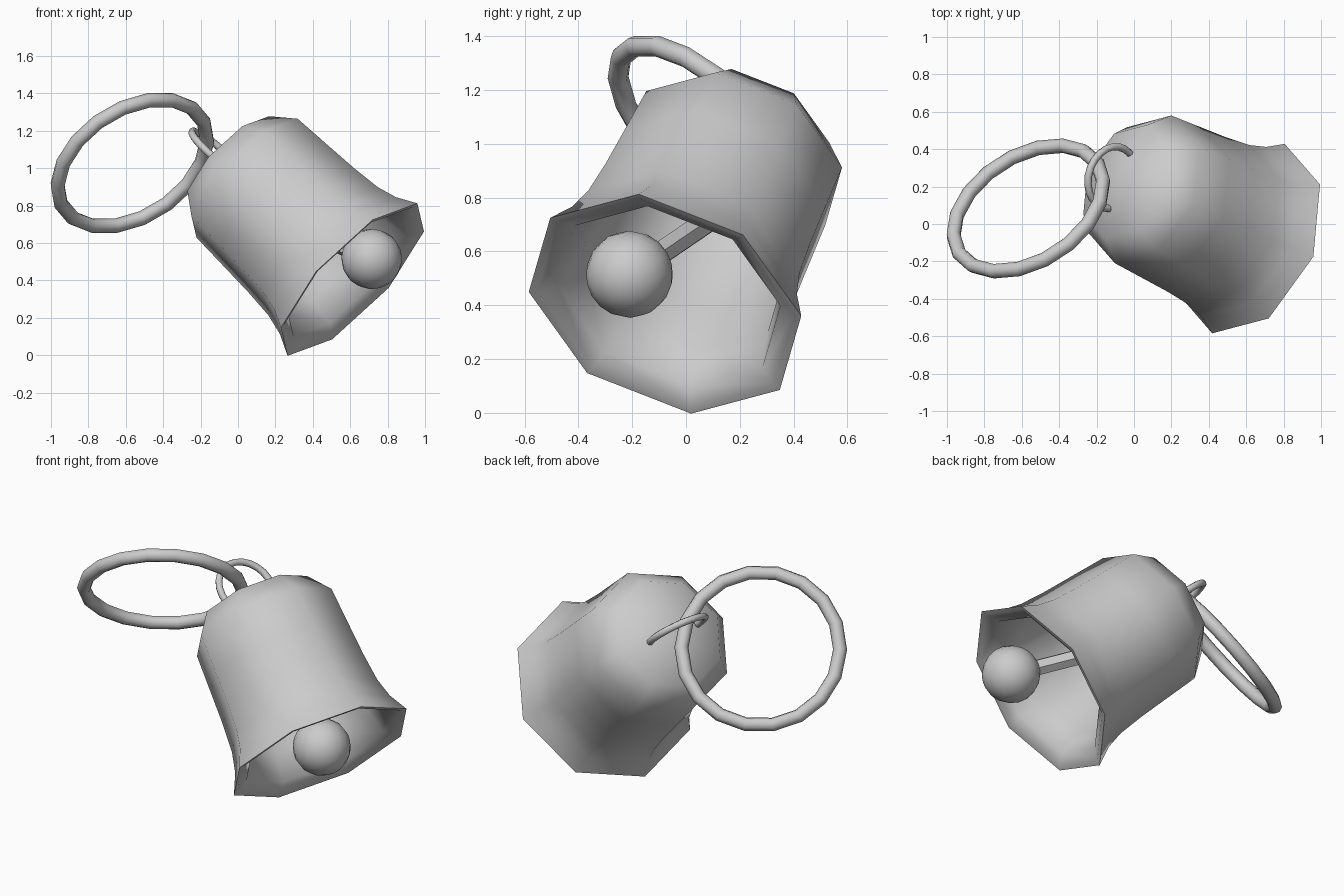
import bpy, bmesh, math
from mathutils import Matrix, Vector

if "Cube" in bpy.data.objects:
    bpy.data.objects.remove(bpy.data.objects["Cube"])

# Bell frame: origin at mouth centre, local z runs up to the crown
Z = Vector((-.683, .319, .657)).normalized()
X = Vector((.637, -.178, .749))
X = (X - Z * X.dot(Z)).normalized()
Y = Z.cross(X)
BELL = Matrix((X, Y, Z)).transposed().to_4x4()
BELL.translation = (.612, -.078, .405)


def finish(ob, name, angle=60):
    ob.name = name
    bpy.ops.object.select_all(action='DESELECT')
    ob.select_set(True)
    bpy.context.view_layer.objects.active = ob
    bpy.ops.object.shade_smooth_by_angle(angle=math.radians(angle))
    return ob


def mesh_object(bm, name, matrix, angle=60):
    bmesh.ops.recalc_face_normals(bm, faces=bm.faces)
    me = bpy.data.meshes.new(name)
    bm.to_mesh(me)
    bm.free()
    ob = bpy.data.objects.new(name, me)
    bpy.context.collection.objects.link(ob)
    ob.matrix_world = matrix
    return finish(ob, name, angle)


def lathe(profile, sides):
    """Surface of revolution; a radius of 0 becomes a pole."""
    bm = bmesh.new()
    rings = []
    for r, h in profile:
        if r == 0:
            rings.append([bm.verts.new((0, 0, h))] * sides)
        else:
            rings.append([bm.verts.new((r * math.cos(math.tau * i / sides),
                                        r * math.sin(math.tau * i / sides), h))
                          for i in range(sides)])
    for lo, hi in zip(rings, rings[1:]):
        for i in range(sides):
            j = (i + 1) % sides
            corners = dict.fromkeys((lo[i], lo[j], hi[j], hi[i]))
            bm.faces.new(list(corners))
    return bm


# Bell body: eight-sided flared shell, outer wall, rounded lip and inner wall
outer = [(0, 1.015), (.326, .957), (.424, .825), (.434, .6), (.443, .40),
         (.458, .23), (.487, .115), (.544, 0)]
inner = [(.515, .004), (.445, .045), (.405, .20), (.39, .40), (.37, .80), (.285, .915), (0, .965)]
mesh_object(lathe(outer + inner, 8), "bell_body", BELL)

# Crown loop: open arch standing on the crown
bm = bmesh.new()
steps, sides, R, r, h0 = 14, 8, .168, .02, 1.05
rows = []
for k in range(steps + 1):
    t = math.radians(-20 + 220 * k / steps)
    rows.append([bm.verts.new((r * math.sin(a),
                               (R + r * math.cos(a)) * math.cos(t),
                               h0 + (R + r * math.cos(a)) * math.sin(t)))
                 for a in (math.tau * i / sides for i in range(sides))])
for p, q in zip(rows, rows[1:]):
    for i in range(sides):
        j = (i + 1) % sides
        bm.faces.new((p[i], p[j], q[j], q[i]))
bm.faces.new(rows[0])
bm.faces.new(rows[-1])
mesh_object(bm, "crown_loop", BELL @ Matrix.Translation((-.012, -.012, 0)))

# Clapper: ball swung to one side, with its rod leading up into the bell
ball_pos = Vector((.715, -.21, .515))
rod_dir = Vector((-.79, .506, .344)).normalized()
turn = rod_dir.to_track_quat('Z', 'Y')
bpy.ops.mesh.primitive_uv_sphere_add(segments=16, ring_count=10, radius=.162,
                                     location=ball_pos, rotation=turn.to_euler())
finish(bpy.context.object, "clapper_ball")
bpy.ops.mesh.primitive_cylinder_add(vertices=6, radius=.048, depth=.95,
                                    location=ball_pos + rod_dir * .475,
                                    rotation=turn.to_euler())
finish(bpy.context.object, "clapper_rod", 40)

# Large carrying ring hooked through the crown loop
axis = Vector((-.42, .646, .636))
bpy.ops.mesh.primitive_torus_add(major_radius=.441, minor_radius=.039,
                                 major_segments=18, minor_segments=8,
                                 location=(-.565, .083, 1.028),
                                 rotation=axis.to_track_quat('Z', 'Y').to_euler())
finish(bpy.context.object, "carrying_ring")
